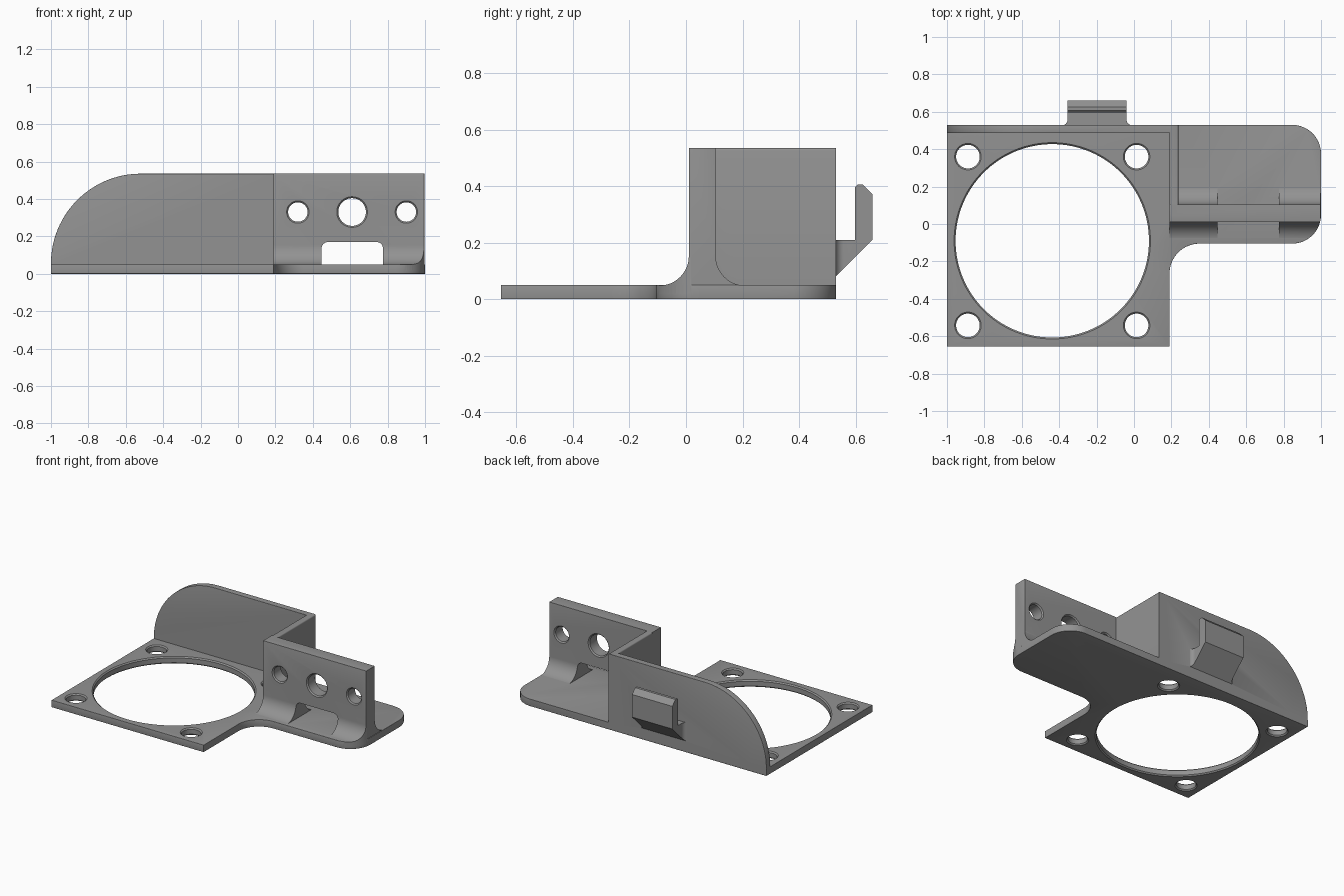
import bpy, bmesh, math

if "Cube" in bpy.data.objects:
    bpy.data.objects.remove(bpy.data.objects["Cube"])


def arc(cx, cy, r, a0, a1, n=16):
    angles = [math.radians(a0 + (a1 - a0) * i / n) for i in range(n + 1)]
    return [(cx + r * math.cos(a), cy + r * math.sin(a)) for a in angles]


def place(axis, u, v, w):
    """Profile coordinates u, v plus depth w along the axis."""
    return {'x': (w, u, v), 'y': (u, w, v), 'z': (u, v, w)}[axis]


def finish(name, bm):
    bmesh.ops.recalc_face_normals(bm, faces=bm.faces[:])
    mesh = bpy.data.meshes.new(name)
    bm.to_mesh(mesh)
    bm.free()
    obj = bpy.data.objects.new(name, mesh)
    bpy.context.collection.objects.link(obj)
    return obj


def prism(name, pts, axis, lo, hi, rounded=None):
    """Extruded profile; edges whose midpoint passes the rule are rounded."""
    bm = bmesh.new()
    a = [bm.verts.new(place(axis, u, v, lo)) for u, v in pts]
    b = [bm.verts.new(place(axis, u, v, hi)) for u, v in pts]
    bm.faces.new(a)
    bm.faces.new(b)
    for i in range(len(pts)):
        j = (i + 1) % len(pts)
        bm.faces.new((a[i], a[j], b[j], b[i]))
    bmesh.ops.recalc_face_normals(bm, faces=bm.faces[:])
    if rounded:
        edges = [e for e in bm.edges
                 if rounded((e.verts[0].co + e.verts[1].co) / 2)]
        bmesh.ops.bevel(bm, geom=edges, offset=0.009, segments=3,
                        profile=0.5, affect='EDGES', clamp_overlap=True)
    return finish(name, bm)


def hole_cutter(axis, u, v, r, lo, hi, n=48, c=0.008):
    """Round cutter with flared ends for softened hole rims."""
    bm = bmesh.new()
    rings = []
    for w, rad in ((lo - 0.01, r + c + 0.01), (lo + c, r),
                   (hi - c, r), (hi + 0.01, r + c + 0.01)):
        rings.append([bm.verts.new(place(axis, u + rad * math.cos(t), v + rad * math.sin(t), w))
                      for t in (2 * math.pi * i / n for i in range(n))])
    for p, q in zip(rings, rings[1:]):
        for i in range(n):
            j = (i + 1) % n
            bm.faces.new((p[i], p[j], q[j], q[i]))
    bm.faces.new(rings[0])
    bm.faces.new(rings[-1])
    return finish("hole_cutter", bm)


def boolean(target, op, other):
    mod = target.modifiers.new("bool", 'BOOLEAN')
    mod.operation, mod.solver, mod.object = op, 'EXACT', other
    bpy.context.view_layer.update()
    dg = bpy.context.evaluated_depsgraph_get()
    mesh = bpy.data.meshes.new_from_object(target.evaluated_get(dg))
    target.modifiers.clear()
    target.data = mesh
    bpy.data.objects.remove(other)


TOP = 0.535

# Base plate with fan opening and four screw holes
outline = ([(-1, -0.655), (0.19, -0.655)] + arc(0.35, -0.265, 0.16, 180, 90)
           + arc(0.845, 0.05, 0.155, -90, 0) + arc(0.845, 0.375, 0.155, 0, 90)
           + [(-1, 0.53)])
bracket = prism("fan_bracket", outline, 'z', 0, 0.05,
                lambda m: m.z < 0.001 or (m.z > 0.049 and m.y < 0.529))
boolean(bracket, 'DIFFERENCE', hole_cutter('z', -0.437, -0.09, 0.517, 0, 0.05, 128))
for x in (-0.888, 0.014):
    for y in (0.36, -0.542):
        boolean(bracket, 'DIFFERENCE', hole_cutter('z', x, y, 0.063, 0, 0.05))

# Front wall with swept feet, trimmed to the plate outline
profile = ([(-0.095, 0.02), (0.21, 0.02)] + arc(0.21, 0.153, 0.105, -90, -180)
           + [(0.105, TOP), (0.01, TOP)] + arc(-0.095, 0.153, 0.105, 0, -90))
front_wall = prism("front_wall", profile, 'x', 0.19, 0.996,
                   lambda m: m.x > 0.3 and (m.z > 0.5 or (m.x > 0.99 and 0.3 < m.z < 0.4)))
boolean(front_wall, 'INTERSECT', prism("trim", outline, 'z', -0.1, 1))

# Cable window and three round holes in the front wall
window = ([(0.447, 0.04), (0.775, 0.04)] + arc(0.74, 0.135, 0.035, 0, 90, 8)
          + arc(0.482, 0.135, 0.035, 90, 180, 8))
boolean(front_wall, 'DIFFERENCE', prism("window", window, 'y', -0.3, 0.4))
for x, r in ((0.32, 0.052), (0.61, 0.074), (0.9, 0.052)):
    boolean(front_wall, 'DIFFERENCE', hole_cutter('y', x, 0.33, r, 0.01, 0.105))

# Back wall with large rounded corner
back = ([(-1, 0.012), (0.2, 0.012), (0.2, TOP)]
        + arc(-0.52, 0.055, 0.48, 90, 180, 32))
back_wall = prism("back_wall", back, 'y', 0.487, 0.53,
                  lambda m: m.z > 0.06 and m.x < 0.1 and abs(m.y - 0.5085) > 0.01)

# Side wall joining the front and back walls
side = [(0.05, 0.012), (0.53, 0.012), (0.53, TOP), (0.05, TOP)]
side_wall = prism("side_wall", side, 'x', 0.19, 0.237,
                  lambda m: m.z > 0.5 and 0.1 < m.y < 0.5)

# Rear clip hook, flared where it meets the back wall
clip = [(0.5, 0.05), (0.66, 0.21), (0.66, 0.37), (0.625, 0.405),
        (0.606, 0.405), (0.597, 0.396), (0.597, 0.21), (0.5, 0.21)]
flare = ([(-0.385, 0.49)] + arc(-0.385, 0.558, 0.03, -90, 0, 8)
         + [(-0.355, 0.7), (-0.04, 0.7)] + arc(-0.01, 0.558, 0.03, 180, 270, 8)
         + [(-0.01, 0.49)])
hook = prism("clip_hook", clip, 'x', -0.5, 0.1)
boolean(hook, 'INTERSECT', prism("flare", flare, 'z', -0.1, 1))

for part in (back_wall, side_wall, front_wall, hook):
    boolean(bracket, 'UNION', part)

# Single grey plastic
grey = bpy.data.materials.new("grey_plastic")
grey.diffuse_color = (0.29, 0.29, 0.29, 1)
grey.use_nodes = True
grey.node_tree.nodes["Principled BSDF"].inputs["Base Color"].default_value = grey.diffuse_color
bracket.data.materials.clear()
bracket.data.materials.append(grey)
for f in bracket.data.polygons:
    f.material_index = 0

bpy.ops.object.select_all(action='DESELECT')
bracket.select_set(True)
bpy.context.view_layer.objects.active = bracket
bpy.ops.object.shade_smooth_by_angle(angle=math.radians(32))
